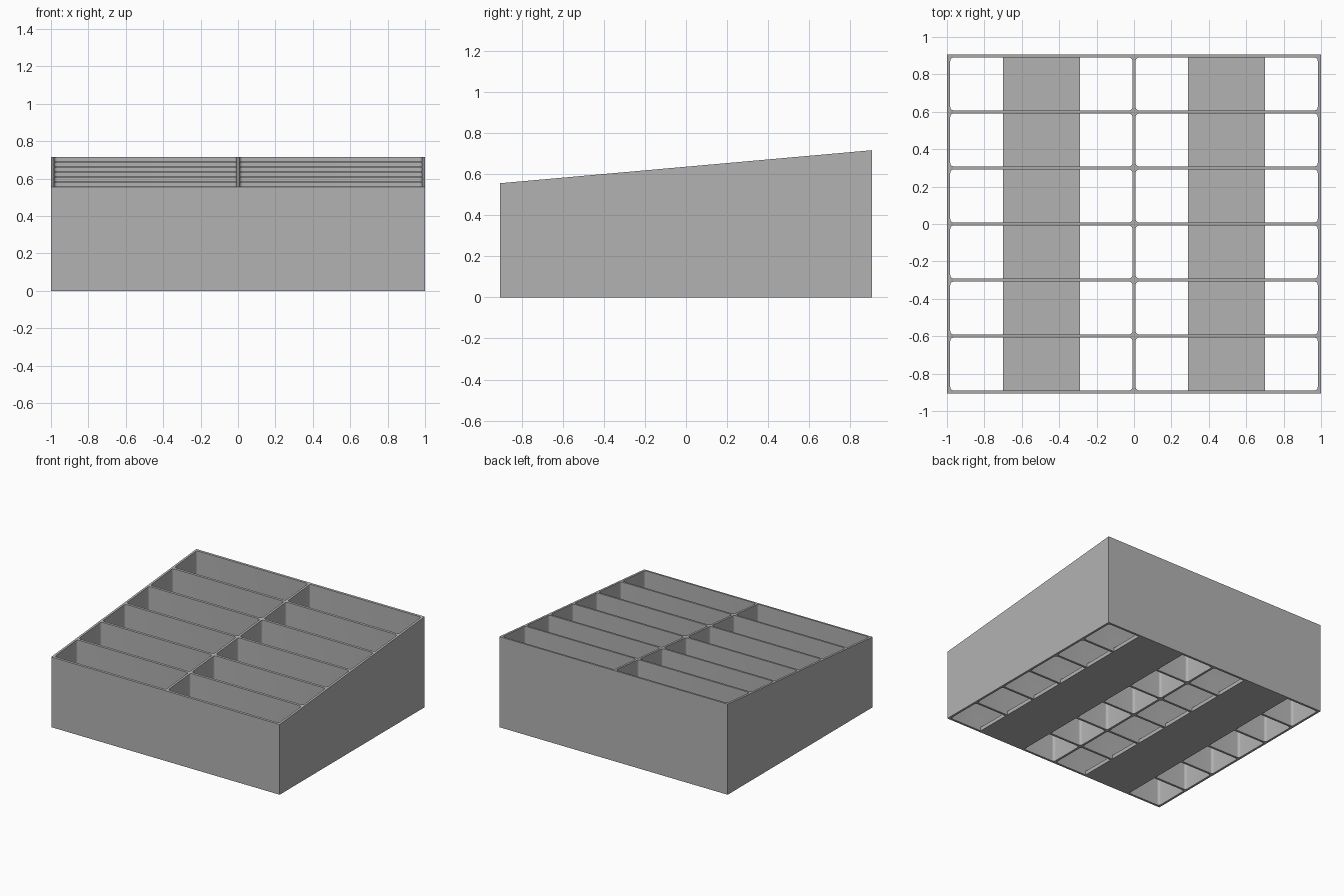
import bpy, bmesh, math

if "Cube" in bpy.data.objects:
    bpy.data.objects.remove(bpy.data.objects["Cube"])

HX, HY = 1.0, 0.907            # half width and half depth
Z_FRONT, Z_BACK = 0.556, 0.717  # sloped rim heights
WALL, RADIUS = 0.0175, 0.018
COLS, ROWS = 2, 6
FLOOR = 0.03                   # thickness of the bottom strips

grey = bpy.data.materials.new("plain grey")
grey.diffuse_color = (0.45, 0.45, 0.45, 1)
grey.use_nodes = True
grey.node_tree.nodes["Principled BSDF"].inputs["Base Color"].default_value = grey.diffuse_color


def make_object(name, bm):
    bmesh.ops.recalc_face_normals(bm, faces=bm.faces)
    mesh = bpy.data.meshes.new(name)
    bm.to_mesh(mesh)
    bm.free()
    mesh.materials.append(grey)
    obj = bpy.data.objects.new(name, mesh)
    bpy.context.collection.objects.link(obj)
    return obj


def add_prism(bm, points, direction):
    """Extrude a closed outline into a solid."""
    face = bm.faces.new([bm.verts.new(p) for p in points])
    top = bmesh.ops.extrude_face_region(bm, geom=[face], use_keep_orig=True)
    verts = [g for g in top["geom"] if isinstance(g, bmesh.types.BMVert)]
    bmesh.ops.translate(bm, verts=verts, vec=direction)


def rounded_rect(cx, cy, hx, hy, r, z, steps=6):
    points = []
    for k, (sx, sy) in enumerate([(1, 1), (-1, 1), (-1, -1), (1, -1)]):
        for i in range(steps + 1):
            a = math.pi / 2 * (k + i / steps)
            points.append((cx + sx * (hx - r) + r * math.cos(a),
                           cy + sy * (hy - r) + r * math.sin(a), z))
    return points


def subtract(target, cutter):
    mod = target.modifiers.new("cut", 'BOOLEAN')
    mod.operation, mod.solver, mod.object = 'DIFFERENCE', 'EXACT', cutter
    depsgraph = bpy.context.evaluated_depsgraph_get()
    mesh = bpy.data.meshes.new_from_object(target.evaluated_get(depsgraph))
    target.modifiers.clear()
    target.data = mesh
    bpy.data.objects.remove(cutter)


# Solid body with a sloped top
bm = bmesh.new()
add_prism(bm, [(-HX, -HY, 0), (-HX, HY, 0), (-HX, HY, Z_BACK), (-HX, -HY, Z_FRONT)],
          (2 * HX, 0, 0))
organizer = make_object("compartment_tray", bm)

# Rounded compartments running right through
pitch_x = (2 * HX - WALL) / COLS
pitch_y = (2 * HY - WALL) / ROWS
bm = bmesh.new()
for c in range(COLS):
    for r in range(ROWS):
        add_prism(bm, rounded_rect((c - (COLS - 1) / 2) * pitch_x,
                                   (r - (ROWS - 1) / 2) * pitch_y,
                                   (pitch_x - WALL) / 2, (pitch_y - WALL) / 2,
                                   RADIUS, -0.3), (0, 0, 1.4))
cells = make_object("cell_cutter", bm)

# Two floor strips left standing at the bottom of the compartments
bm = bmesh.new()
for side in (-1, 1):
    x0, x1 = side * 0.29, side * 0.70
    add_prism(bm, [(x0, -1.2, -0.5), (x1, -1.2, -0.5), (x1, 1.2, -0.5), (x0, 1.2, -0.5)],
              (0, 0, 0.5 + FLOOR))
strips = make_object("floor_strip_keeper", bm)

subtract(cells, strips)
subtract(organizer, cells)

# Smooth the rounded corners, keep the rims sharp
bpy.ops.object.select_all(action='DESELECT')
organizer.select_set(True)
bpy.context.view_layer.objects.active = organizer
bpy.ops.object.shade_smooth_by_angle(angle=math.radians(30))
